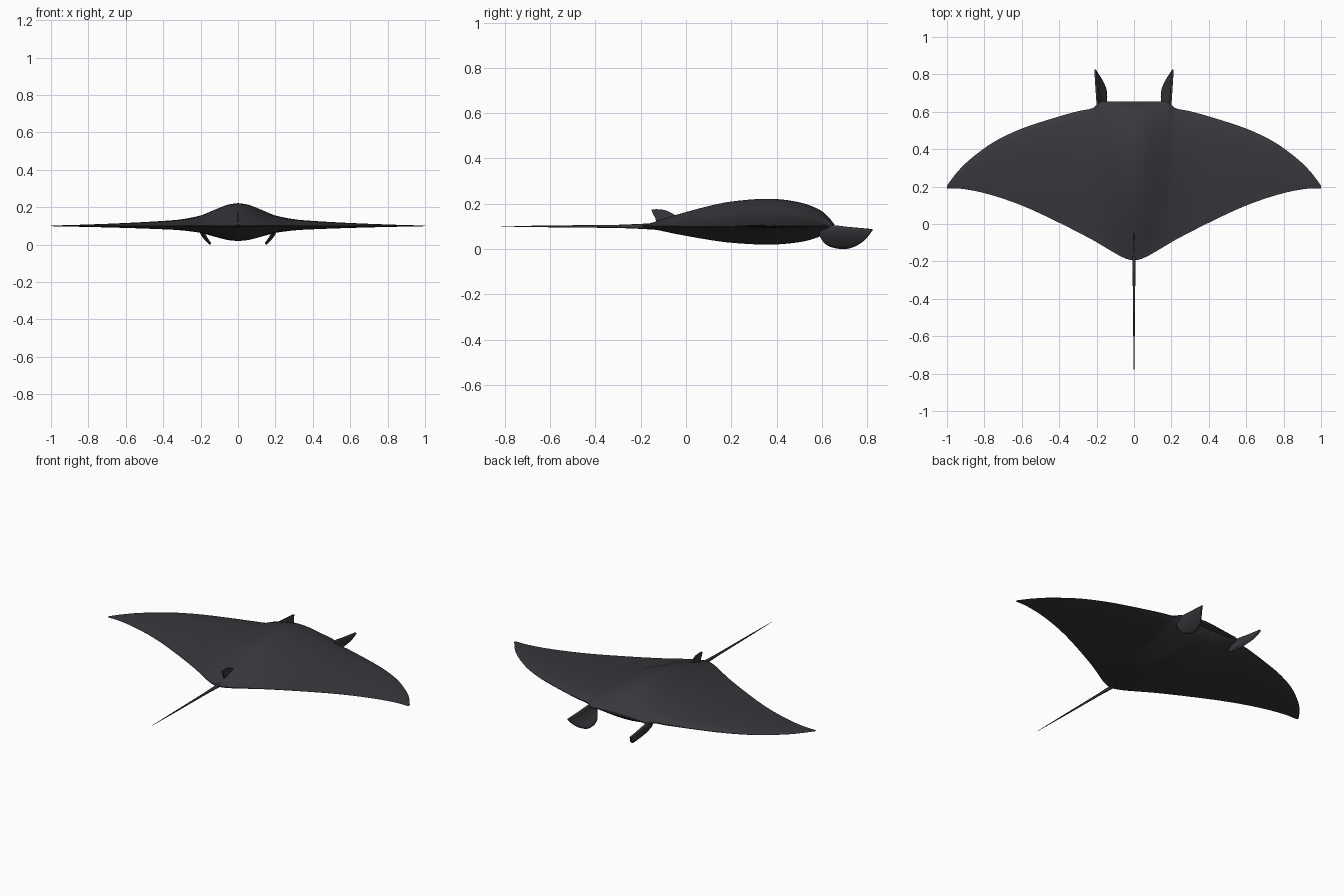
import bpy, bmesh, math

if "Cube" in bpy.data.objects:
    bpy.data.objects.remove(bpy.data.objects["Cube"])

MID = 0.1  # height of the wing plane

skin = bpy.data.materials.new("charcoal_skin")
skin.use_nodes = True
skin.diffuse_color = (0.04, 0.04, 0.047, 1)
skin.node_tree.nodes["Principled BSDF"].inputs["Base Color"].default_value = skin.diffuse_color


def curve(points, x):
    """Smooth interpolation through (x, value) points."""
    n = len(points)

    def slope(i):
        a, b = points[max(i - 1, 0)], points[min(i + 1, n - 1)]
        return (b[1] - a[1]) / (b[0] - a[0])

    for i in range(n - 1):
        (x0, v0), (x1, v1) = points[i], points[i + 1]
        if x <= x1:
            d = x1 - x0
            s = (x - x0) / d
            return (v0 * (1 + 2 * s) * (1 - s) ** 2 + slope(i) * d * s * (1 - s) ** 2
                    + v1 * s * s * (3 - 2 * s) + slope(i + 1) * d * s * s * (s - 1))
    return points[-1][1]


def finish(name, bm, angle=50):
    bmesh.ops.remove_doubles(bm, verts=bm.verts, dist=0.0002)
    bmesh.ops.recalc_face_normals(bm, faces=bm.faces)
    mesh = bpy.data.meshes.new(name)
    bm.to_mesh(mesh)
    bm.free()
    mesh.materials.append(skin)
    obj = bpy.data.objects.new(name, mesh)
    bpy.context.collection.objects.link(obj)
    bpy.ops.object.select_all(action='DESELECT')
    obj.select_set(True)
    bpy.context.view_layer.objects.active = obj
    bpy.ops.object.shade_smooth_by_angle(angle=math.radians(angle))
    return obj


def loft(name, rings, angle=50):
    """Skin a list of closed rings and cap both ends."""
    bm = bmesh.new()
    rows = [[bm.verts.new(p) for p in ring] for ring in rings]
    n = len(rows[0])
    for a, b in zip(rows, rows[1:]):
        for i in range(n):
            j = (i + 1) % n
            bm.faces.new((a[i], a[j], b[j], b[i]))
    bm.faces.new(rows[0])
    bm.faces.new(rows[-1])
    return finish(name, bm, angle)


# Body and wings: plan outline, span thickness and chord section
lead = [(0, .655), (.15, .655), (.185, .65), (.22, .62), (.3, .603), (.45, .56), (.6, .51),
        (.72, .455), (.8, .405), (.9, .325), (.96, .26), (1, .205)]
trail = [(0, -.195), (.03, -.19), (.08, -.168), (.24, -.075), (.5, .055), (.65, .118),
         (.8, .165), (.92, .188), (1, .19)]
height = [(0, .122), (.05, .115), (.1, .097), (.15, .076), (.2, .056), (.3, .036),
          (.4, .027), (.6, .016), (.8, .008), (1, .002)]
section = [(0, .03), (.06, .15), (.17, .4), (.35, .74), (.465, .9), (.665, 1),
           (.82, .87), (.925, .6), (.97, .34), (1, .08)]


def body_ring(x):
    ax = abs(x)
    front, back, h = curve(lead, ax), curve(trail, ax), curve(height, ax)
    mouth = max(0, min(1, (0.18 - ax) / 0.04))
    steps = [math.sin(i / 28 * math.pi / 2) for i in range(29)]
    top, under = [], []
    for t in steps:
        y = back + (front - back) * t
        s = h * curve(section, t)
        top.append((x, y, MID + s))
        under.append((x, y - 0.015 * mouth * t ** 8, MID - 0.66 * s))
    # Recessed mouth line between the lips
    inner = (x, front - 0.05 * mouth, MID)
    return top + [inner] + under[::-1]


half = sorted({round(i / 50, 3) for i in range(51)} | {.17, .19, .21, .99})
spans = [-x for x in half[:0:-1]] + half
loft("body_and_wings", [body_ring(x) for x in spans])

# Whip tail tapering to a point
tail = [(-.12, .010, .016), (-.2, .009, .011), (-.3, .007, .007), (-.4, .006, .006),
        (-.6, .004, .004), (-.815, .0008, .0008)]
loft("tail", [[(w * math.cos(a), y, MID + h * math.sin(a))
               for a in (k * math.pi / 4 for k in range(8))] for y, w, h in tail])

# Small swept dorsal fin
bm = bmesh.new()
outline = [(-.03, .135), (-.045, .148), (-.065, .16), (-.09, .171), (-.11, .175), (-.132, .176),
           (-.153, .174), (-.146, .155), (-.136, .138), (-.13, .11), (-.04, .11)]
sides = [[bm.verts.new((x, y, z)) for y, z in outline] for x in (-.004, .004)]
for s in sides:
    bm.faces.new(s)
for i in range(len(outline)):
    j = (i + 1) % len(outline)
    bm.faces.new((sides[0][i], sides[0][j], sides[1][j], sides[1][i]))
finish("dorsal_fin", bm, 30)

# Head lobes: curved scoops beside the mouth, curling inward below
upper = [(.59, .095), (.64, .105), (.72, .097), (.825, .087)]
lower = [(.59, .06), (.61, .03), (.64, .012), (.69, .003), (.73, .008), (.77, .027), (.8, .052), (.825, .085)]
bm = bmesh.new()
grid = []
for i in range(19):
    y = .59 + .235 * i / 18
    top, low = curve(upper, y), curve(lower, y)
    row = []
    for k in range(9):
        z = top + (low - top) * k / 8
        drop = max(0, .095 - z) / .095
        row.append(bm.verts.new((.192 + .016 * i / 18 - .055 * drop ** 1.7, y, z)))
    grid.append(row)
for a, b in zip(grid, grid[1:]):
    for k in range(8):
        bm.faces.new((a[k], a[k + 1], b[k + 1], b[k]))
lobe = finish("head_lobes", bm)
solid = lobe.modifiers.new("thickness", 'SOLIDIFY')
solid.thickness = 0.01
solid.offset = 0
lobe.modifiers.new("mirror", 'MIRROR')
